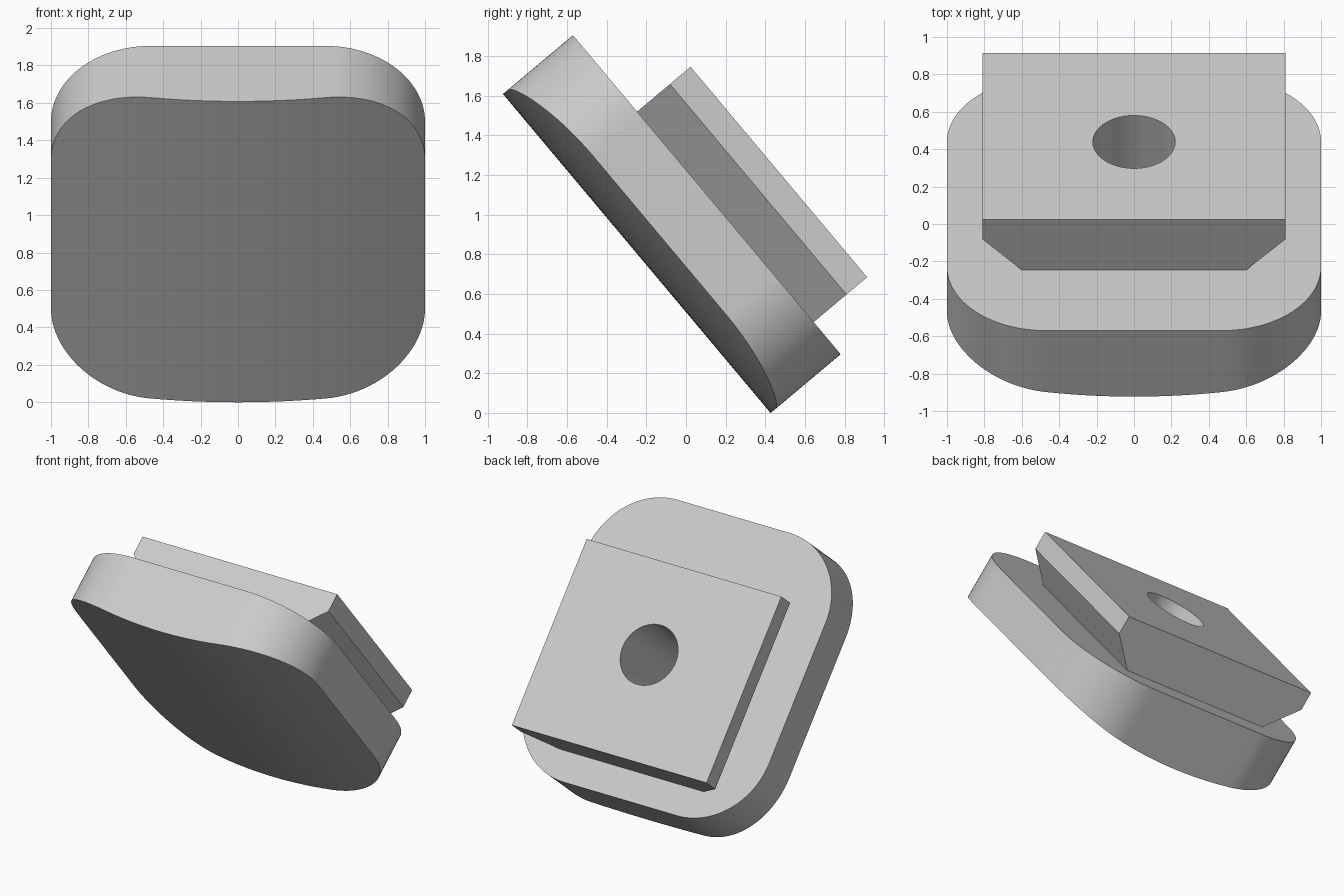
import bpy, bmesh, math
from mathutils import Matrix

if "Cube" in bpy.data.objects:
    bpy.data.objects.remove(bpy.data.objects["Cube"])

grey = bpy.data.materials.new("plain grey")
grey.use_nodes = True
grey.diffuse_color = (0.6, 0.6, 0.6, 1)
grey.node_tree.nodes["Principled BSDF"].inputs["Base Color"].default_value = (0.6, 0.6, 0.6, 1)

# Local frame: x across, y out of the back, z up the slope
POSE = Matrix.Translation((0, 0.105, 1.1)) @ Matrix.Rotation(math.radians(40), 4, "X")
HALF_H, CORNER, THICK, FACE_R = 1.05, 0.53, 0.461, 3.47
HOLE_R, HOLE_Z, HOLE_DEPTH = 0.22, -0.1, 0.8


def make(name, bm):
    bmesh.ops.recalc_face_normals(bm, faces=bm.faces)
    mesh = bpy.data.meshes.new(name)
    bm.to_mesh(mesh)
    bm.free()
    mesh.materials.append(grey)
    obj = bpy.data.objects.new(name, mesh)
    obj.matrix_world = POSE
    bpy.context.collection.objects.link(obj)
    return obj


def loft(name, rings):
    """Skin a row of equal rings and cap both ends."""
    bm = bmesh.new()
    rows = [[bm.verts.new(p) for p in ring] for ring in rings]
    for a, b in zip(rows, rows[1:]):
        for i in range(len(a)):
            j = (i + 1) % len(a)
            bm.faces.new((a[i], a[j], b[j], b[i]))
    bm.faces.new(rows[0])
    bm.faces.new(rows[-1])
    return make(name, bm)


# Rounded pad: flat back, front bowed across its width
arc = [math.radians(90 * i / 24) for i in range(25)]
right = [(1 - CORNER + CORNER * math.cos(a), HALF_H - CORNER + CORNER * math.sin(a)) for a in arc]
flat = [((1 - CORNER) * (1 - i / 6), HALF_H) for i in range(1, 12)]
columns = right + flat + [(-x, h) for x, h in reversed(right)]


def pad_ring(x, h):
    front = FACE_R - math.sqrt(FACE_R ** 2 - x * x) - THICK
    return [(x, 0, -h), (x, 0, h), (x, front, h), (x, front, -h)]


pad = loft("pad", [pad_ring(x, h) for x, h in columns])

# Dovetail block: flared sides, then a straight lip
section = [(0.6, 0), (0.81, 0.216), (0.81, 0.352)]
section += [(-x, y) for x, y in reversed(section)]
block = loft("mounting_block", [[(x, y, z) for x, y in section] for z in (-0.838, 0.547)])

# Deep round socket, cut through the block and into the pad
bm = bmesh.new()
top, bottom = 0.5, 0.352 - HOLE_DEPTH
bmesh.ops.create_cone(
    bm, cap_ends=True, segments=64, radius1=HOLE_R, radius2=HOLE_R, depth=top - bottom,
    matrix=Matrix.Translation((0, (top + bottom) / 2, HOLE_Z)) @ Matrix.Rotation(math.pi / 2, 4, "X"))
cutter = make("socket_cutter", bm)
cutter.hide_render = True

for obj in (pad, block):
    cut = obj.modifiers.new("socket", "BOOLEAN")
    cut.operation, cut.solver, cut.object = "DIFFERENCE", "EXACT", cutter
    bpy.ops.object.select_all(action="DESELECT")
    obj.select_set(True)
    bpy.context.view_layer.objects.active = obj
    bpy.ops.object.modifier_apply(modifier=cut.name)
    bpy.ops.object.shade_smooth_by_angle(angle=math.radians(30))

bpy.data.objects.remove(cutter)
